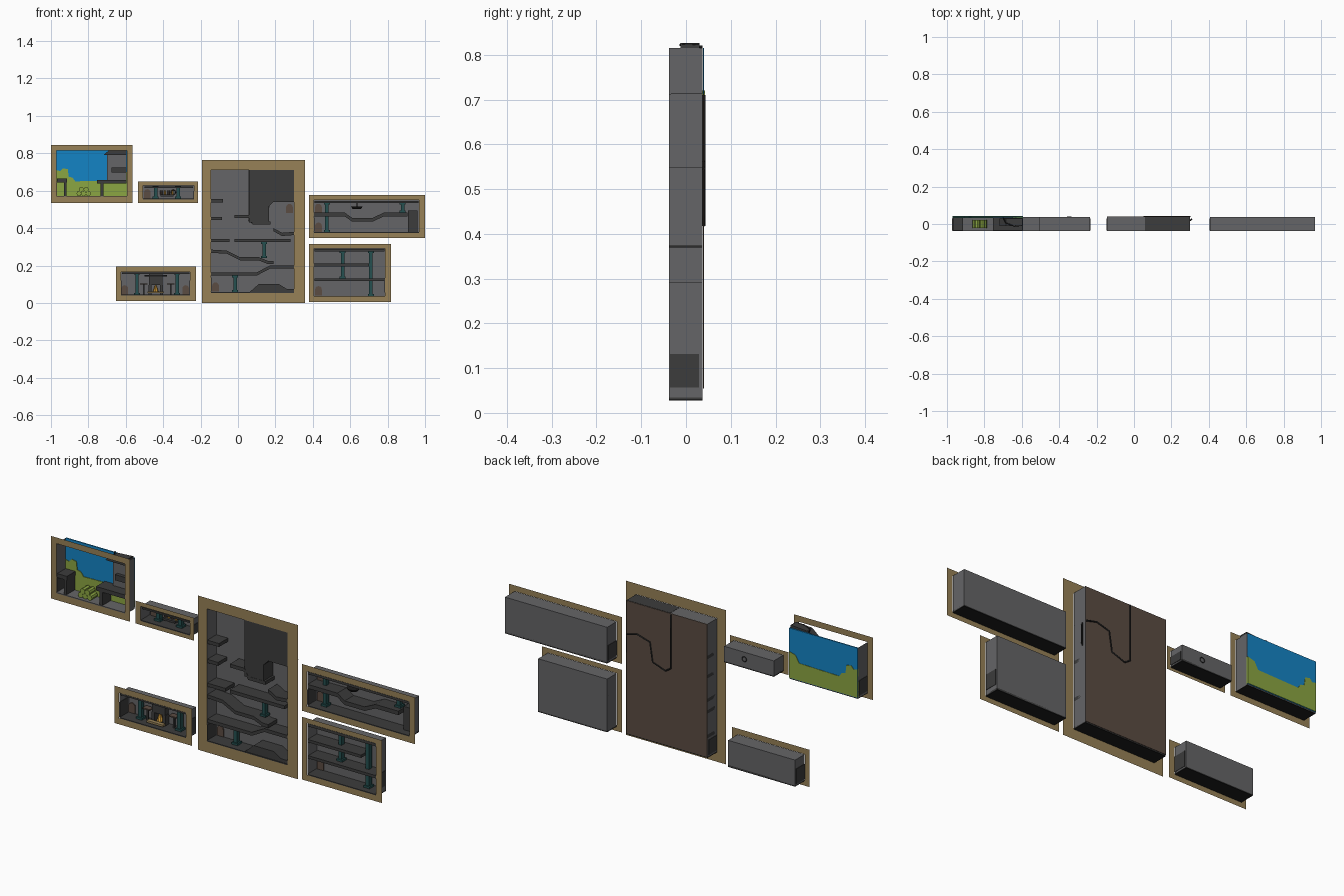
import bpy, bmesh, math
from mathutils import Vector

if "Cube" in bpy.data.objects:
    bpy.data.objects.remove(bpy.data.objects["Cube"])

def material(name, rgb):
    m = bpy.data.materials.new(name)
    m.diffuse_color = (*rgb, 1)
    m.use_nodes = True
    m.node_tree.nodes["Principled BSDF"].inputs["Base Color"].default_value = m.diffuse_color
    return m

GREY = material("stone grey", (.13, .13, .135))
DARK = material("dark grey", (.045, .045, .045))
BLACK = material("black", (.012, .012, .012))
TAN = material("tan frame", (.31, .22, .095))
BROWN = material("earth brown", (.105, .072, .055))
BLUE = material("sky blue", (.007, .23, .56))
GREEN = material("grass green", (.26, .38, .055))
TEAL = material("dark teal", (.018, .08, .08))
AMBER = material("amber", (.65, .33, .04))

F, B = -.038, .037          # front and back of every room

def make(name, bm, mat, recalc=True):
    if recalc:
        bmesh.ops.recalc_face_normals(bm, faces=bm.faces)
    me = bpy.data.meshes.new(name)
    bm.to_mesh(me)
    bm.free()
    me.materials.append(mat)
    ob = bpy.data.objects.new(name, me)
    bpy.context.collection.objects.link(ob)
    return ob

def prism(name, pts, mat, y0=F + .003, y1=B - .001):
    """Extrude an (x, z) outline from y0 to y1."""
    bm = bmesh.new()
    face = bm.faces.new([bm.verts.new((x, y0, z)) for x, z in pts])
    out = bmesh.ops.extrude_face_region(bm, geom=[face])
    for v in out["geom"]:
        if isinstance(v, bmesh.types.BMVert):
            v.co.y = y1
    return make(name, bm, mat)

def block(name, x0, x1, z0, z1, mat, y0=F + .003, y1=B - .001):
    return prism(name, [(x0, z0), (x1, z0), (x1, z1), (x0, z1)], mat, y0, y1)

def ledge(name, top, t=.02, mat=DARK, y0=F + .003, y1=B - .001):
    """Platform that follows a polyline."""
    return prism(name, top + [(x, z - t) for x, z in reversed(top)], mat, y0, y1)

def cylinder(name, x, y, z, r, h, mat, axis='Z', n=10, r2=None):
    bpy.ops.mesh.primitive_cone_add(vertices=n, radius1=r, radius2=r if r2 is None else r2,
                                    depth=h, location=(x, y, z))
    ob = bpy.context.object
    ob.name = name
    ob.data.materials.append(mat)
    if axis == 'Y':
        ob.rotation_euler.x = math.pi / 2
    return ob

def pipe(name, pts, r, mat):
    cu = bpy.data.curves.new(name, 'CURVE')
    cu.dimensions = '3D'
    cu.bevel_depth, cu.bevel_resolution = r, 1
    s = cu.splines.new('POLY')
    s.points.add(len(pts) - 1)
    for p, c in zip(s.points, pts):
        p.co = (*c, 1)
    cu.materials.append(mat)
    ob = bpy.data.objects.new(name, cu)
    bpy.context.collection.objects.link(ob)

def column(name, x, z0, z1):
    block(name, x - .009, x + .009, z0, z1, TEAL, .0, .022)
    for z in (z0, z1 - .01):
        block(name + "_cap", x - .016, x + .016, z, z + .01, TEAL, -.006, .028)

def arch_door(name, x, z, w=.036, h=.05):
    """Flat arched door on the back wall."""
    pts = [(x - w / 2, z), (x + w / 2, z)]
    pts += [(x + w / 2 * math.cos(a), z + h - w / 2 + w / 2 * math.sin(a))
            for a in [i * math.pi / 6 for i in range(7)]]
    prism(name, pts, BROWN, B - .006, B - .001)

def side_door(name, x, z0, h=.075):
    """Dark doorway plate in a side wall."""
    block(name, x - .002, x + .002, z0, z0 + h, DARK, F + .002, .029)

def room(name, outer, inner, back, ceiling=True):
    x0, x1, z0, z1 = inner
    bm = bmesh.new()
    f = [bm.verts.new((x, F, z)) for x, z in ((x0, z0), (x1, z0), (x1, z1), (x0, z1))]
    b = [bm.verts.new((v.co.x, B, v.co.z)) for v in f]
    for i in range(4):
        if i != 2 or ceiling:
            j = (i + 1) % 4
            bm.faces.new((f[i], f[j], b[j], b[i]))
    bm.faces.new(b)
    ob = make(name + "_shell", bm, GREY)
    # open-box shells: darker floor underside, coloured outer back
    block(name + "_floor", x0, x1, z0 - .003, z0 + .004, DARK if ceiling else GREY, F, B)
    block(name + "_base", x0, x1, z0 - .006, z0 - .003, BLACK, F, B)
    if back:
        block(name + "_back", x0, x1, z0, z1, back, B + .0005, B + .003)
    # flat border in front
    bm = bmesh.new()
    o0, o1, p0, p1 = outer
    a = [bm.verts.new((x, F - .001, z)) for x, z in ((o0, p0), (o1, p0), (o1, p1), (o0, p1))]
    c = [bm.verts.new((x, F - .001, z)) for x, z in ((x0, z0), (x1, z0), (x1, z1), (x0, z1))]
    for i in range(4):
        j = (i + 1) % 4
        bm.faces.new((a[i], a[j], c[j], c[i]))
    make(name + "_frame", bm, TAN, False)

# Rooms: frame extents, opening extents
room("yard", (-1, -.565, .535, .845), (-.97, -.594, .568, .815), BLUE, False)
room("pantry", (-.535, -.214, .535, .648), (-.508, -.235, .554, .627), None)
room("hearth", (-.652, -.225, .01, .195), (-.625, -.257, .04, .166), None)
room("cavern", (-.193, .358, 0, .765), (-.144, .30, .054, .712), BROWN)
room("gallery", (.38, 1, .346, .578), (.407, .968, .375, .549), None)
room("cellar", (.38, .818, .005, .316), (.407, .786, .034, .292), None)

# Yard: sky, grass on both faces of the backdrop, bales, house
block("sky", -.97, -.594, .57, .815, BLUE, B - .003, B)
grass = [(-.97, .57), (-.594, .57), (-.594, .70), (-.63, .69), (-.65, .655), (-.87, .65),
         (-.885, .67), (-.905, .675), (-.91, .715), (-.935, .72), (-.95, .705), (-.97, .71)]
prism("grass", grass, GREEN, B - .006, B + .005)
block("left_table", -.968, -.915, .645, .665, DARK)
block("left_table_leg", -.93, -.918, .572, .645, DARK)
for i, (x, z) in enumerate([(-.85, .585), (-.825, .585), (-.80, .585), (-.838, .607), (-.812, .607)]):
    cylinder("bale", x, .0, z, .0135, .045, GREEN, 'Y', 8)
block("house_wall", -.70, -.596, .655, .80, GREY, .018, B - .006)
ledge("porch", [(-.755, .658), (-.596, .658)])
block("porch_post", -.735, -.72, .572, .64, DARK)
ledge("house_shelf", [(-.675, .725), (-.596, .725)], .028, DARK, 0, B - .004)
prism("house_roof", [(-.72, .79), (-.596, .79), (-.596, .826), (-.685, .82)], DARK, -.012, .03)
pipe("roof_edge", [(-.70, .036, .818), (-.685, .006, .82), (-.64, -.012, .822), (-.598, -.008, .824),
                   (-.598, .03, .824)], .003, BLACK)
arch_door("yard_door", -.63, .575)

# Pantry: shelf, bottles, columns, rear ring
for x in (-.44, -.32):
    column("pantry_column", x, .558, .625)
ledge("pantry_shelf", [(-.50, .622), (-.24, .622)], .008)
ledge("pantry_counter", [(-.415, .58), (-.345, .58)], .01, DARK, 0, .03)
for i in range(4):
    cylinder("bottle", -.41 + i * .02, .015, .59, .006, .02, AMBER if i % 2 else BROWN, n=8)
arch_door("pantry_door", -.485, .558)
bpy.ops.mesh.primitive_torus_add(major_segments=12, minor_segments=4, major_radius=.012,
    minor_radius=.002, location=(-.346, B, .592), rotation=(math.pi / 2, 0, 0))
bpy.context.object.name = "rear_ring"
bpy.context.object.data.materials.append(BLACK)

# Hearth: chimney, fire, bench, tables
for x in (-.54, -.325):
    column("hearth_column", x, .044, .162)
block("chimney", -.475, -.405, .095, .163, DARK, .005, B - .002)
for x in (-.47, -.41):
    block("hearth_jamb", x - .008, x + .008, .044, .095, DARK, .005, B - .002)
cylinder("fire", -.44, .018, .08, .017, .05, AMBER, n=8, r2=0)
ledge("bench", [(-.485, .062), (-.395, .062)], .01, TAN, -.025, -.005)
ledge("mantel", [(-.50, .148), (-.38, .148)], .008, BLACK, 0, .03)
ledge("hearth_beam", [(-.62, .163), (-.26, .163)], .008)
for x in (-.505, -.36):
    ledge("side_table", [(x - .02, .105), (x + .02, .105)], .006, BROWN, 0, .03)
    block("table_leg", x - .004, x + .004, .044, .1, DARK, .01, .018)
for x in (-.605, -.28):
    arch_door("hearth_door", x, .045)

# Cavern: solid shaft, its outline on the back, platforms
shaft = [(.06, .713), (.06, .43), (.165, .43), (.165, .515), (.19, .54), (.30, .54), (.30, .713)]
prism("shaft", shaft, DARK, F + .004, B)
pipe("shaft_outline", [(x, B + .003, z) for x, z in
     [(.055, .71), (.055, .44), (.085, .42), (.155, .445), (.17, .54), (.24, .56), (.30, .545)]], .004, BLACK)
for path in ([(-.144, .555), (-.08, .555)], [(-.144, .46), (-.085, .46)],
             [(-.02, .47), (.06, .47), (.08, .435), (.175, .435)],
             [(.19, .40), (.235, .375), (.30, .38)],
             [(-.144, .342), (-.045, .342)], [(-.02, .342), (.28, .342)],
             [(-.144, .285), (-.06, .28), (.01, .245), (.11, .245), (.16, .225), (.19, .225)],
             [(-.144, .163), (.10, .163)], [(.10, .163), (.17, .20), (.30, .20)]):
    ledge("cavern_platform", path, .017)
prism("floor_mound", [(.06, .056), (.11, .1), (.22, .1), (.26, .075), (.299, .075), (.299, .056)], DARK)
column("upper_column", .14, .24, .325)
column("lower_column", -.015, .058, .147)
arch_door("cavern_door_left", -.12, .06)
arch_door("cavern_door_right", .275, .48)
pipe("wall_handle", [(.302, .02, .54), (.308, .025, .52), (.308, .025, .45), (.302, .02, .43)], .004, BLACK)

# Gallery: bridge, columns, chandelier, end block
ledge("bridge", [(.407, .483), (.57, .483), (.61, .455), (.72, .455), (.78, .483), (.905, .483)])
ledge("gallery_beam", [(.41, .546), (.965, .546)], .012)
column("gallery_column_left", .475, .38, .535)
column("gallery_column_right", .88, .483, .535)
block("end_block", .91, .96, .379, .495, DARK, .0, B - .002)
cylinder("chandelier_stem", .635, 0, .525, .003, .04, BLACK, n=6)
cylinder("chandelier", .635, 0, .508, .02, .014, BLACK, n=12, r2=.032)
arch_door("gallery_door", .43, .48)
arch_door("gallery_lower_door", .43, .38)

# Cellar: two shelves, columns, beam
ledge("cellar_upper_shelf", [(.407, .21), (.70, .21)], .014)
ledge("cellar_lower_shelf", [(.41, .13), (.783, .13)], .014)
ledge("cellar_beam", [(.41, .289), (.783, .289)], .014)
column("cellar_column_left", .56, .13, .276)
column("cellar_column_right", .71, .038, .276)
arch_door("cellar_door", .43, .04)

# Doorways cut in the side walls
for name, x, z in (("yard", -.97, .575), ("hearth_left", -.625, .045), ("hearth_right", -.257, .045),
                   ("cavern_left", -.144, .06), ("gallery", .407, .382), ("cellar", .786, .057)):
    side_door(name + "_doorway", x, z)
side_door("pantry_doorway", -.235, .558, .04)
